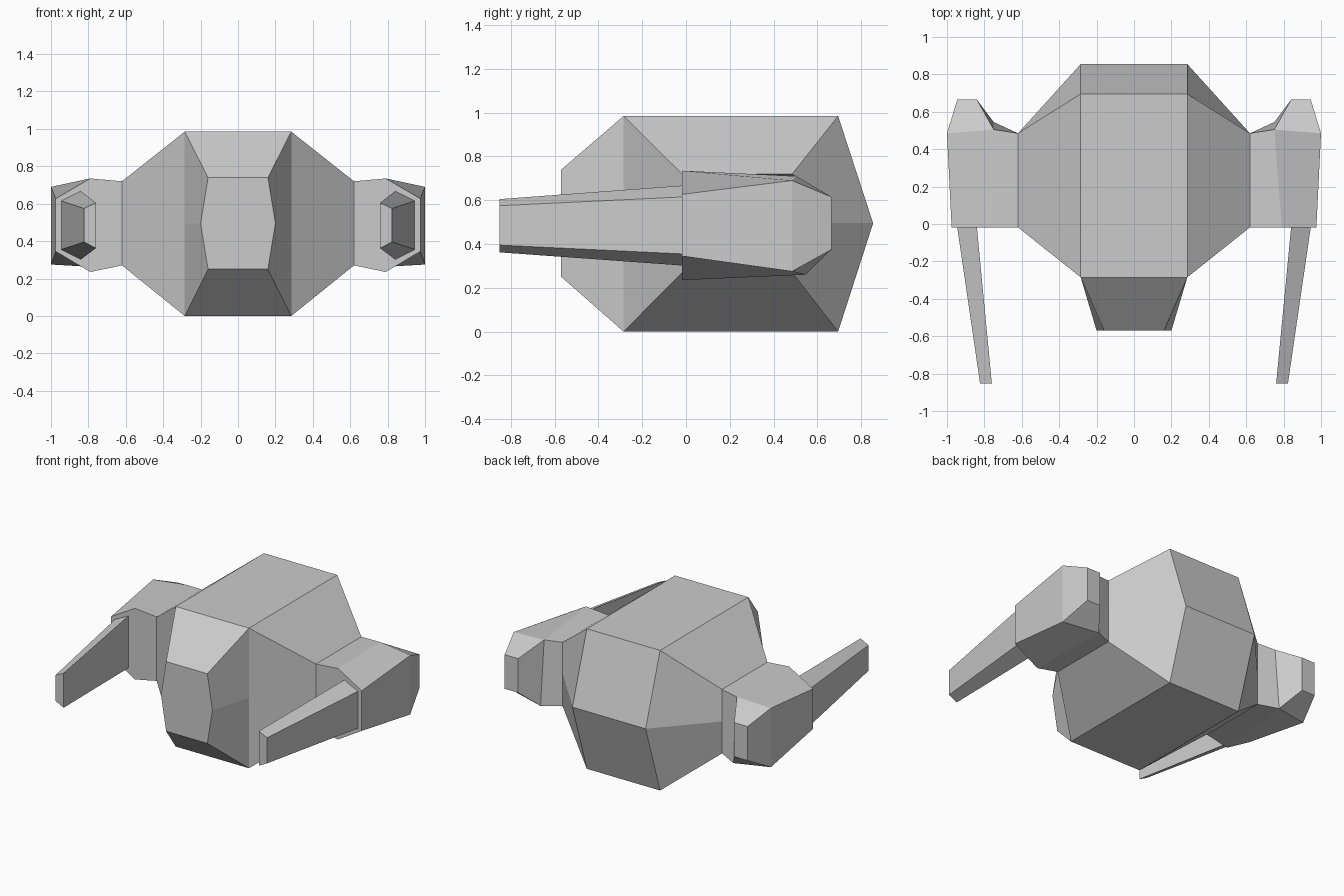
import bpy, bmesh

if "Cube" in bpy.data.objects:
    bpy.data.objects.remove(bpy.data.objects["Cube"])


def loft(bm, rings, caps=(), skip=()):
    """Join closed rings with quads; caps = ring indices to close, skip = (segment, side) gaps."""
    vs = [[bm.verts.new(p) for p in ring] for ring in rings]
    n = len(rings[0])
    for s in range(len(rings) - 1):
        for i in range(n):
            if (s, i) not in skip:
                j = (i + 1) % n
                bm.faces.new((vs[s][i], vs[s][j], vs[s + 1][j], vs[s + 1][i]))
    for c in caps:
        bm.faces.new(vs[c])


def finish(name, bm, mirror=False):
    bmesh.ops.remove_doubles(bm, verts=bm.verts, dist=0.001)
    bmesh.ops.recalc_face_normals(bm, faces=bm.faces)
    me = bpy.data.meshes.new(name)
    bm.to_mesh(me)
    bm.free()
    ob = bpy.data.objects.new(name, me)
    bpy.context.collection.objects.link(ob)
    if mirror:
        mod = ob.modifiers.new("Mirror", 'MIRROR')
        mod.use_mirror_merge = False
    return ob


def side_ring(x, profile):
    return [(x, y, z) for y, z in profile]


def front_ring(y, half):
    """Symmetric ring across x from (x, z) points of the right half."""
    return [(x, y, z) for x, z in half] + [(-x, y, z) for x, z in reversed(half)]


# Torso: side profiles lofted across x, front centre left open for the nose
middle = [(-.285, 0), (-.285, .495), (-.285, .985), (.695, .985), (.855, .495), (.695, 0)]
flank = [(-.018, .27), (-.018, .495), (-.018, .72), (.485, .72), (.485, .495), (.485, .27)]
bm = bmesh.new()
loft(bm, [side_ring(-.62, flank), side_ring(-.285, middle),
          side_ring(.285, middle), side_ring(.62, flank)], skip={(1, 0), (1, 1)})
# Nose: tapers to a flat six-sided face
loft(bm, [front_ring(-.285, [(.285, .985), (.285, .495), (.285, 0)]),
          front_ring(-.57, [(.16, .74), (.2, .495), (.16, .25)])], caps=[1])
finish("torso", bm)

# Shoulder pods: outward loft, then a tapered rear end
root = [(.62, -.018, .72), (.62, .485, .72), (.62, .485, .27), (.62, -.018, .27)]
rib = [(.79, -.018, .735), (.75, .505, .71), (.75, .545, .26), (.79, -.018, .235)]
outer = [(.975, -.018, .627), (1, .485, .69), (1, .485, .275), (.975, -.018, .345)]
tail = [(.84, .665, .615), (.945, .665, .615), (.945, .665, .375), (.84, .665, .375)]
bm = bmesh.new()
loft(bm, [root, rib, outer], caps=[2], skip={(1, 1)})
loft(bm, [[rib[1], outer[1], outer[2], rib[2]], tail], caps=[1])
finish("shoulder_pod", bm, mirror=True)

# Forward prongs: tapering and leaning inward
bm = bmesh.new()
loft(bm, [[(.84, -.018, .667), (.945, -.018, .615), (.945, -.018, .355), (.84, -.018, .302)],
          [(.76, -.853, .605), (.823, -.853, .575), (.823, -.853, .395), (.76, -.853, .362)]],
     caps=[1])
finish("front_prong", bm, mirror=True)
